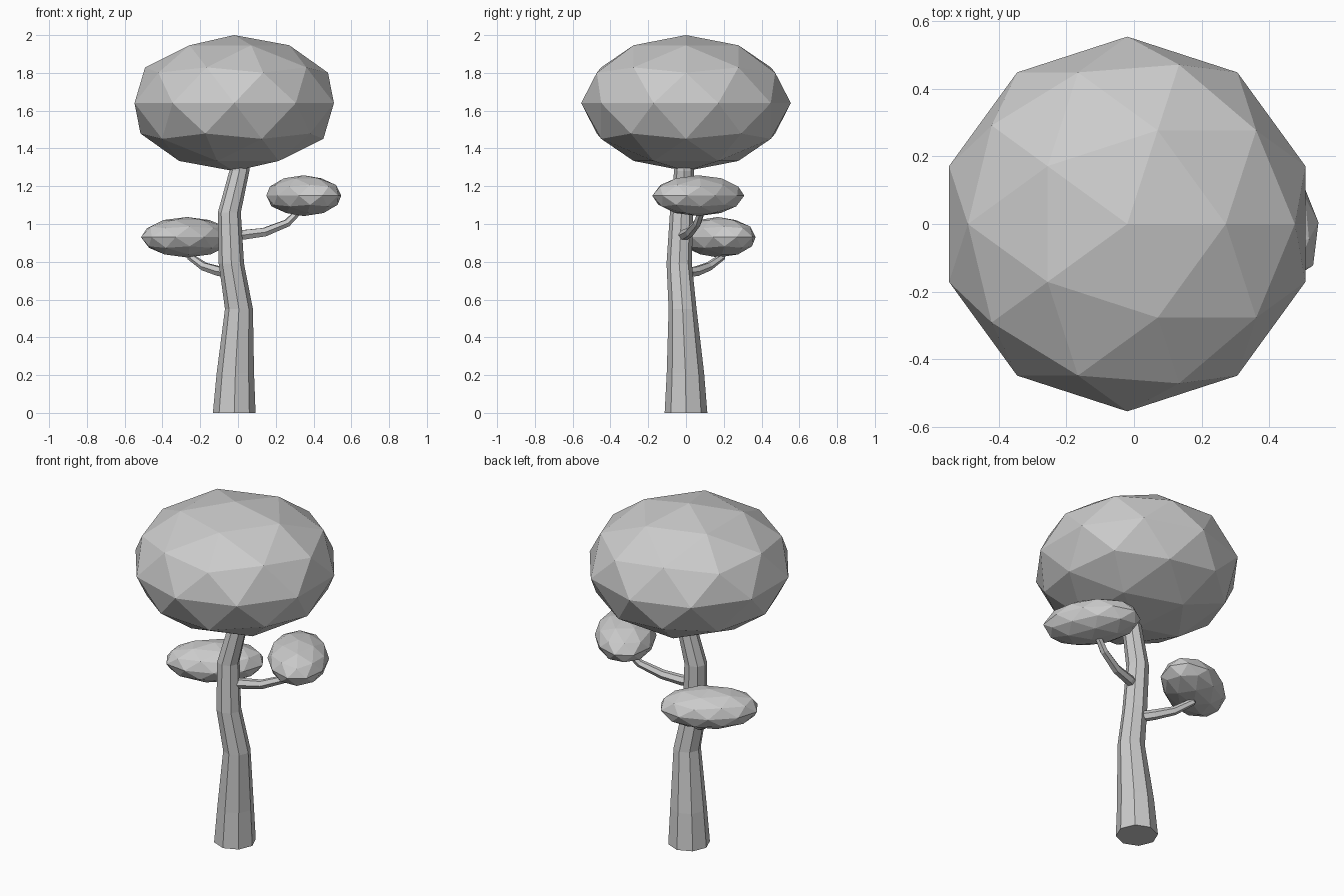
import bpy, bmesh, math
from mathutils import Vector, Matrix

if "Cube" in bpy.data.objects:
    bpy.data.objects.remove(bpy.data.objects["Cube"])


def tube(name, stations, sides, upright=False):
    """Faceted tapering tube through (x, y, z, radius) stations."""
    pts = [Vector(s[:3]) for s in stations]
    bm = bmesh.new()
    rings = []
    for i, s in enumerate(stations):
        d = pts[min(i + 1, len(pts) - 1)] - pts[max(i - 1, 0)]
        if upright:
            u, v = Vector((1, 0, 0)), Vector((0, 1, 0))
        else:
            u = d.cross(Vector((0, 0, 1))).normalized()
            v = u.cross(-d).normalized()
        ring = []
        for k in range(sides):
            a = 2 * math.pi * k / sides
            ring.append(bm.verts.new(pts[i] + s[3] * (math.cos(a) * u + math.sin(a) * v)))
        rings.append(ring)
    for r0, r1 in zip(rings, rings[1:]):
        for k in range(sides):
            n = (k + 1) % sides
            bm.faces.new((r0[k], r0[n], r1[n], r1[k]))
    bm.faces.new(rings[0][::-1])
    bm.faces.new(rings[-1])
    bmesh.ops.recalc_face_normals(bm, faces=bm.faces)
    return finish(name, bm)


def foliage(name, centre, radii, turn=0):
    """Flattened low-poly sphere turned about z."""
    bm = bmesh.new()
    bmesh.ops.create_icosphere(bm, subdivisions=2, radius=1)
    bm.transform(Matrix.Translation(centre)
                 @ Matrix.Rotation(math.radians(turn), 4, 'Z')
                 @ Matrix.Diagonal((*radii, 1)))
    return finish(name, bm)


def finish(name, bm):
    me = bpy.data.meshes.new(name)
    bm.to_mesh(me)
    bm.free()
    ob = bpy.data.objects.new(name, me)
    bpy.context.collection.objects.link(ob)
    return ob


# Crooked trunk
tube("trunk", [(-0.02, 0, 0, 0.113), (-0.014, -0.003, 0.21, 0.099),
               (0.005, -0.018, 0.55, 0.074), (-0.035, -0.036, 0.79, 0.067),
               (-0.046, -0.024, 1.06, 0.061), (0.007, -0.01, 1.28, 0.053),
               (0.01, -0.01, 1.42, 0.048)], 8, upright=True)

# Side branches
tube("right_branch", [(-0.04, -0.03, 0.94, 0.03), (0.03, -0.005, 0.943, 0.029),
                      (0.14, 0.02, 0.957, 0.026), (0.26, 0.06, 1.005, 0.022),
                      (0.315, 0.08, 1.06, 0.019), (0.34, 0.075, 1.12, 0.016)], 6)
tube("left_branch", [(-0.03, -0.02, 0.74, 0.03), (-0.1, 0.055, 0.75, 0.028),
                     (-0.18, 0.12, 0.775, 0.024), (-0.25, 0.19, 0.825, 0.02),
                     (-0.275, 0.18, 0.9, 0.016)], 6)

# Crown and leaf clumps
foliage("crown", (-0.02, 0, 1.64), (0.555, 0.555, 0.36))
foliage("right_leaf_clump", (0.348, 0.065, 1.15), (0.27, 0.165, 0.108), -57)
foliage("left_leaf_clump", (-0.27, 0.17, 0.93), (0.27, 0.165, 0.107), 33)
